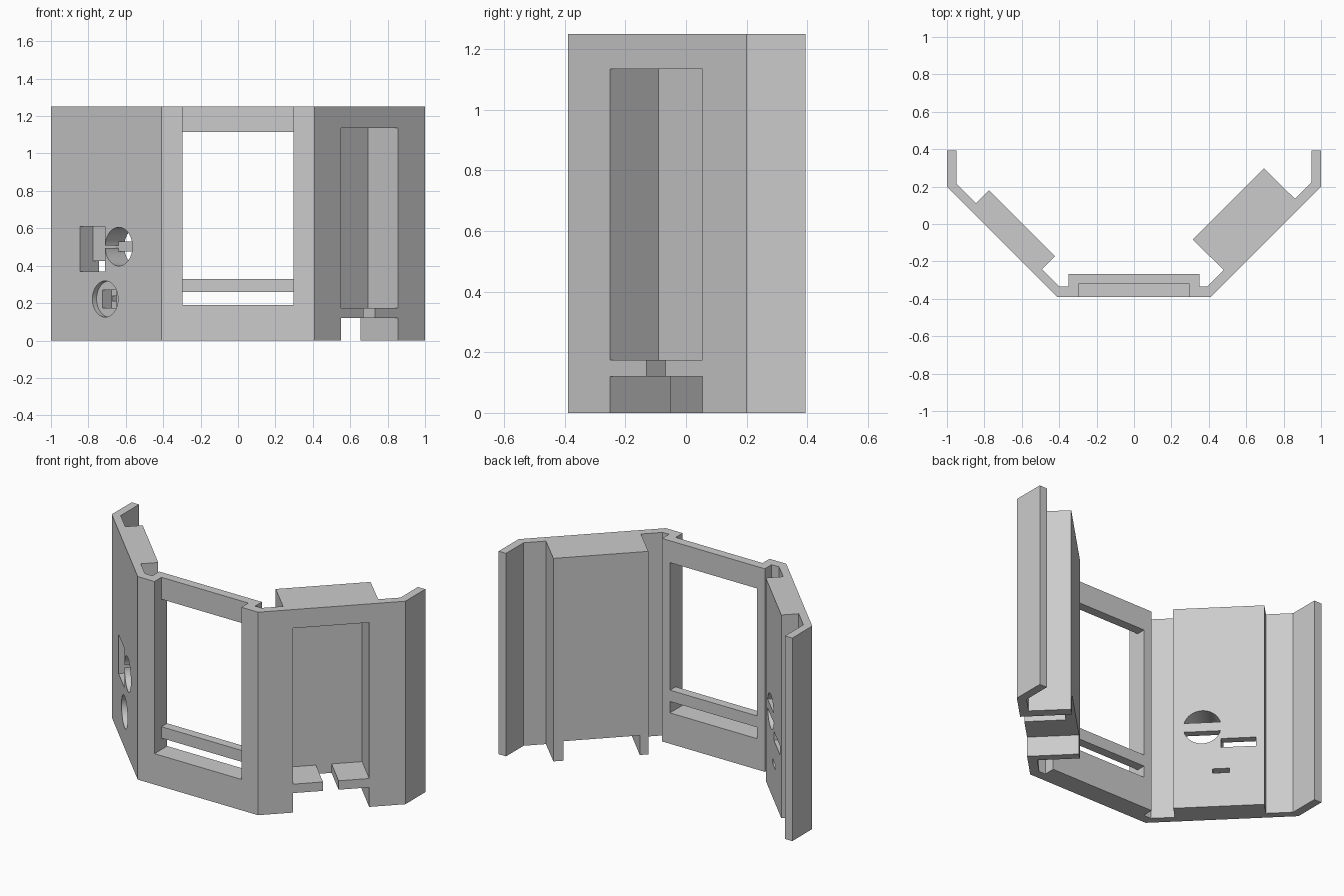
import bpy, bmesh, math

if "Cube" in bpy.data.objects:
    bpy.data.objects.remove(bpy.data.objects["Cube"])

H = 1.25  # overall height

grey = bpy.data.materials.new("plain grey")
grey.diffuse_color = (0.6, 0.6, 0.6, 1)
grey.use_nodes = True
grey.node_tree.nodes["Principled BSDF"].inputs["Base Color"].default_value = grey.diffuse_color


def solid(name, bottom, top):
    """Closed prism joining two matching loops of 3D points."""
    bm = bmesh.new()
    a = [bm.verts.new(p) for p in bottom]
    b = [bm.verts.new(p) for p in top]
    bm.faces.new(a)
    bm.faces.new(b)
    for i in range(len(a)):
        j = (i + 1) % len(a)
        bm.faces.new((a[i], a[j], b[j], b[i]))
    bmesh.ops.recalc_face_normals(bm, faces=bm.faces)
    me = bpy.data.meshes.new(name)
    bm.to_mesh(me)
    bm.free()
    me.materials.append(grey)
    ob = bpy.data.objects.new(name, me)
    bpy.context.collection.objects.link(ob)
    return ob


def upright(name, outline, z0, z1):
    return solid(name, [(x, y, z0) for x, y in outline], [(x, y, z1) for x, y in outline])


def wall_solid(name, side, shape, s0, s1):
    """Prism square to a 45 degree wall: shape is (v, z) along the wall, s is depth."""
    def loop(s):
        return [(side * (v - s) / 2, (s + v) / 2, z) for v, z in shape]
    return solid(name, loop(s0), loop(s1))


def rect(v0, v1, z0, z1):
    return [(v0, z0), (v1, z0), (v1, z1), (v0, z1)]


def disc(v, z, r, n=48):
    return [(v + r * math.sqrt(2) * math.cos(2 * math.pi * i / n),
             z + r * math.sin(2 * math.pi * i / n)) for i in range(n)]


def cut(target, cutter):
    cutter.hide_render = True
    mod = target.modifiers.new("cut", 'BOOLEAN')
    mod.operation = 'DIFFERENCE'
    mod.solver = 'EXACT'
    mod.object = cutter
    bpy.context.view_layer.objects.active = target
    bpy.ops.object.modifier_apply(modifier=mod.name)
    bpy.data.objects.remove(cutter)


# Folded housing: outer walls, end lips, thick left panel, raised window frame, deep right block
outline = [
    (-1, 0.394), (-1, 0.2), (-0.41, -0.39), (0.41, -0.39), (1, 0.2), (1, 0.394),
    (0.95, 0.394), (0.95, 0.223), (0.861, 0.134), (0.695, 0.297), (0.315, -0.083),
    (0.48, -0.247), (0.393, -0.334), (0.35, -0.334), (0.35, -0.267),
    (-0.35, -0.267), (-0.35, -0.334), (-0.4, -0.334), (-0.493, -0.242),
    (-0.423, -0.172), (-0.775, 0.18), (-0.845, 0.11), (-0.95, 0.215), (-0.95, 0.394)]
body = upright("housing", outline, 0, H)

# Front screen recess, open at the top, with a window and a lower slit behind it
w = 0.296
recess = [(-w, -0.5), (w, -0.5), (w, -0.322), (-w, -0.322)]
through = [(-w, -0.45), (w, -0.45), (w, -0.2), (-w, -0.2)]
cut(body, upright("recess_cutter", recess, 0.19, H + 0.1))
cut(body, upright("window_cutter", through, 0.33, 1.115))
cut(body, upright("slit_cutter", through, 0.19, 0.26))

# Right wall: tall pocket, bottom channel and the notch joining them
cut(body, wall_solid("pocket_cutter", 1, rect(0.30, 0.91, 0.175, 1.135), -1, -0.48))
cut(body, wall_solid("channel_cutter", 1, rect(0.30, 0.91, -0.1, 0.12), -1, -0.2))
cut(body, wall_solid("notch_cutter", 1, rect(0.54, 0.665, 0.1, 0.3), -1, -0.48))

# Left wall: rectangular recess with a through slot along its lower edge
cut(body, wall_solid("port_cutter", -1, rect(0.62, 0.89, 0.37, 0.61), -1, -0.66))
cut(body, wall_solid("port_slot_cutter", -1, rect(0.62, 0.89, 0.37, 0.425), -1, -0.4))

# Left wall: upper round hole, crossed by a bar at the back
cut(body, wall_solid("upper_hole_cutter", -1, disc(0.475, 0.502, 0.103), -1, -0.4))
bar = wall_solid("hole_bar", -1, rect(0.328, 0.622, 0.475, 0.53), -0.66, -0.596)

# Left wall: lower round recess, stepped to a square pocket and a thin slot
cut(body, wall_solid("lower_disc_cutter", -1, disc(0.62, 0.222, 0.097), -1, -0.755))
cut(body, wall_solid("square_cutter", -1, rect(0.545, 0.695, 0.175, 0.27), -1, -0.66))
cut(body, wall_solid("thin_slot_cutter", -1, rect(0.555, 0.685, 0.21, 0.237), -1, -0.4))

# Smooth only the curved hole walls
bpy.ops.object.select_all(action='DESELECT')
body.select_set(True)
bpy.context.view_layer.objects.active = body
bpy.ops.object.shade_smooth_by_angle(angle=math.radians(30))
